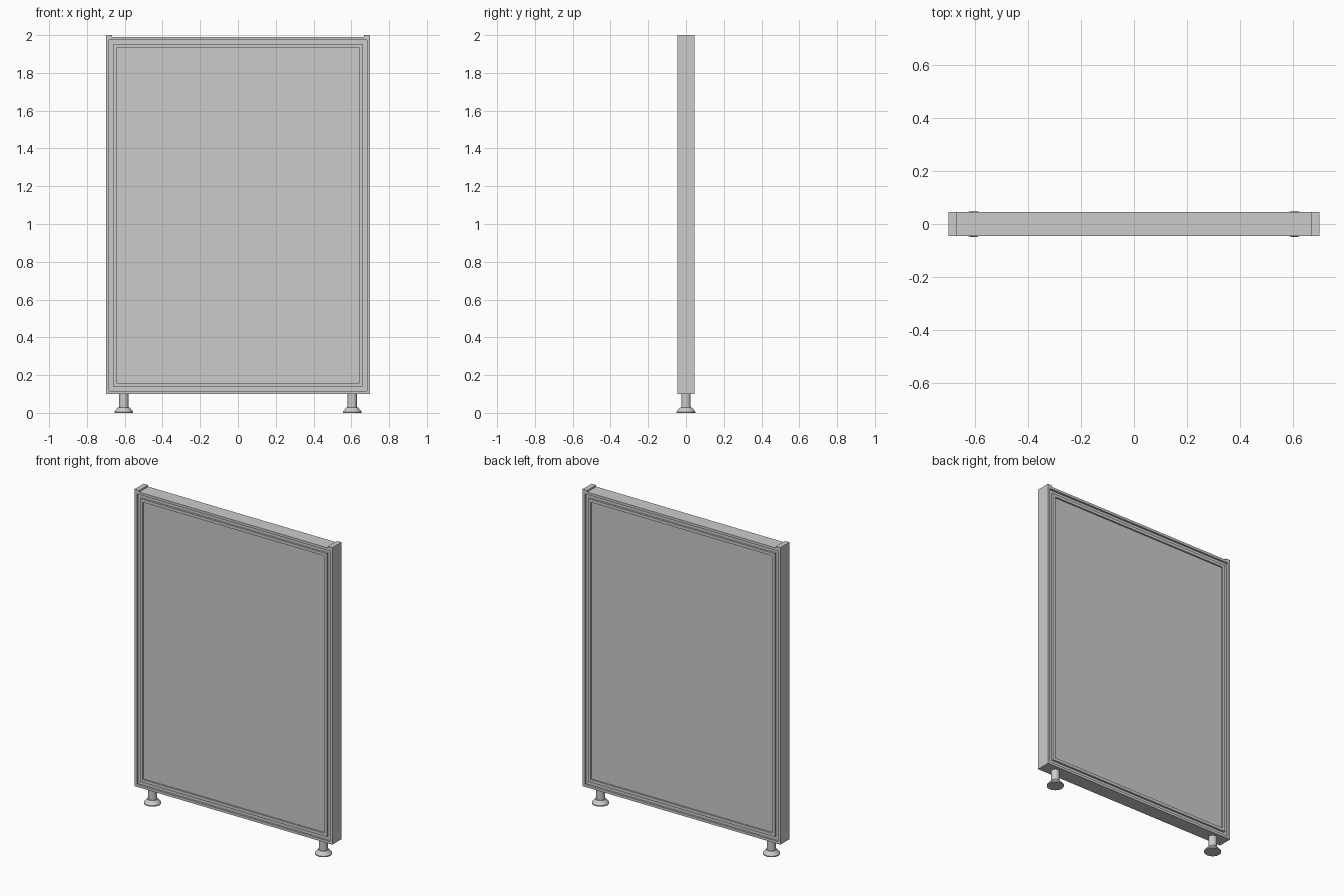
import bpy, bmesh, math

if "Cube" in bpy.data.objects:
    bpy.data.objects.remove(bpy.data.objects["Cube"])

HALF_W, BOTTOM, TOP, HALF_D = 0.70, 0.10, 1.99, 0.046


def make_object(name, bm):
    bmesh.ops.recalc_face_normals(bm, faces=bm.faces)
    mesh = bpy.data.meshes.new(name)
    bm.to_mesh(mesh)
    bm.free()
    ob = bpy.data.objects.new(name, mesh)
    bpy.context.collection.objects.link(ob)
    return ob


# Framed panel: stepped profile (inset from the edge, depth), swept around a rectangle
def framed_panel():
    front = [(0, HALF_D), (0.016, HALF_D), (0.016, 0.034), (0.039, 0.034),
             (0.039, HALF_D), (0.058, HALF_D), (0.058, 0.036)]
    profile = [(i, d) for i, d in reversed(front)] + [(i, -d) for i, d in front]
    bm = bmesh.new()
    loops = []
    for inset, y in profile:
        x, lo, hi = HALF_W - inset, BOTTOM + inset, TOP - inset
        loops.append([bm.verts.new(p) for p in
                      ((-x, y, lo), (x, y, lo), (x, y, hi), (-x, y, hi))])
    for a, b in zip(loops, loops[1:]):
        for k in range(4):
            n = (k + 1) % 4
            bm.faces.new((a[k], a[n], b[n], b[k]))
    bm.faces.new(loops[0])
    bm.faces.new(loops[-1])
    make_object("framed_panel", bm)


# Raised end of each side post
def post_cap(side):
    bm = bmesh.new()
    bmesh.ops.create_cube(bm, size=1)
    bmesh.ops.scale(bm, vec=(0.032, 2 * HALF_D, 2.0 - TOP), verts=bm.verts)
    bmesh.ops.translate(bm, vec=(side * (HALF_W - 0.016), 0, (2.0 + TOP) / 2), verts=bm.verts)
    make_object("post_cap", bm)


# Levelling foot: turned profile with flared base and stem
def foot(side):
    outline = [(0, 0), (0.05, 0), (0.05, 0.006), (0.031, 0.029), (0.025, 0.029),
               (0.025, BOTTOM + 0.002), (0, BOTTOM + 0.002)]
    bm = bmesh.new()
    verts = [bm.verts.new((r, 0, z)) for r, z in outline]
    edges = [bm.edges.new(pair) for pair in zip(verts, verts[1:])]
    bmesh.ops.spin(bm, geom=verts + edges, cent=(0, 0, 0), axis=(0, 0, 1),
                   angle=math.tau, steps=32)
    bmesh.ops.remove_doubles(bm, verts=bm.verts, dist=1e-5)
    ob = make_object("levelling_foot", bm)
    ob.location.x = side * 0.605
    bpy.ops.object.select_all(action='DESELECT')
    ob.select_set(True)
    bpy.context.view_layer.objects.active = ob
    bpy.ops.object.shade_smooth_by_angle(angle=math.radians(30))


framed_panel()
for s in (-1, 1):
    post_cap(s)
    foot(s)
